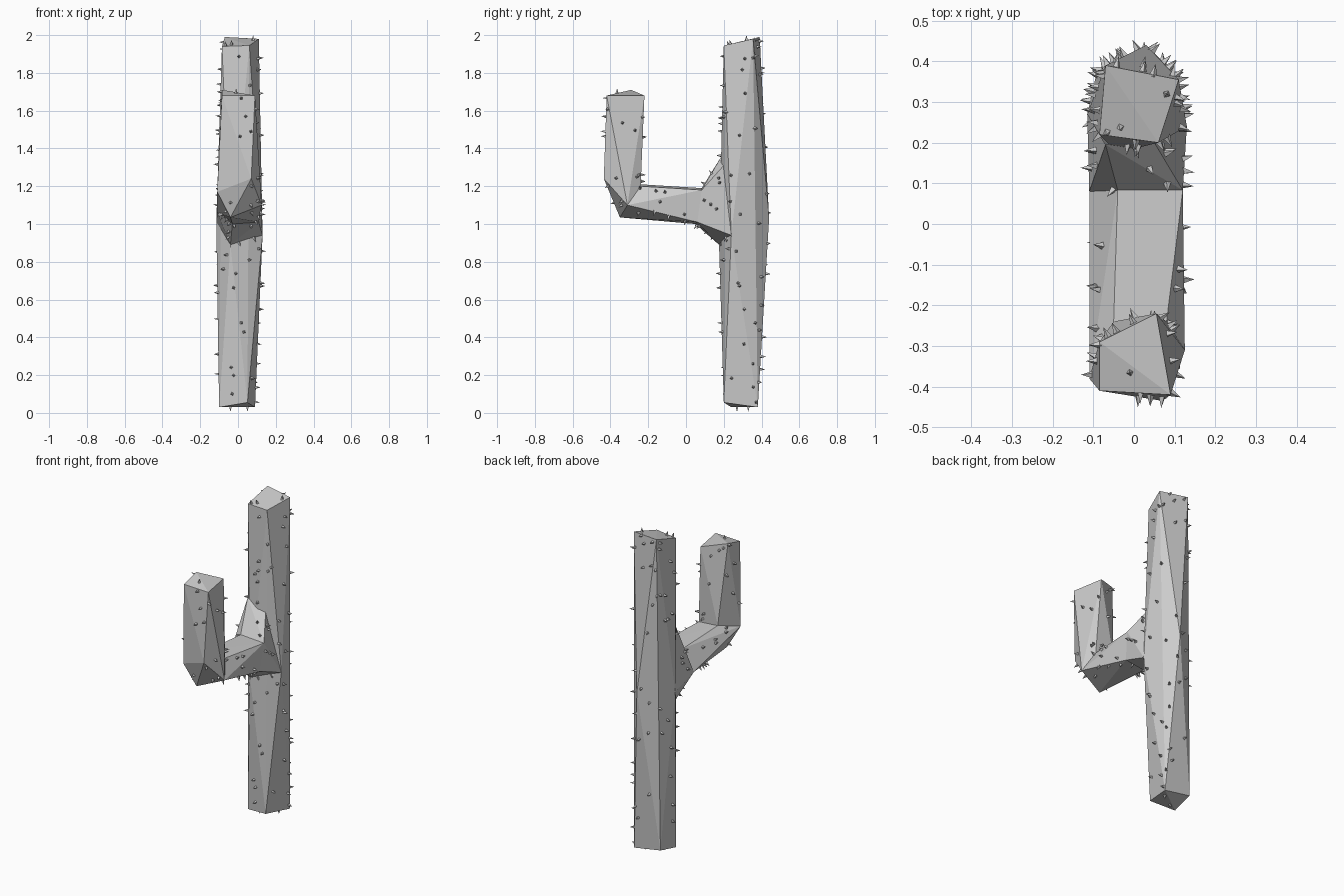
import bpy
import bmesh
import random
from mathutils import Vector, Matrix

cube = bpy.data.objects.get("Cube")
if cube:
    bpy.data.objects.remove(cube, do_unlink=True)

random.seed(7)


def make_object(name, bm):
    mesh = bpy.data.meshes.new(name)
    bm.to_mesh(mesh)
    bm.free()
    obj = bpy.data.objects.new(name, mesh)
    bpy.context.collection.objects.link(obj)
    return obj


def add_section(bm, rings, open_rings=()):
    """Hull a faceted section between rings, leaving the joining ends open."""
    piece = bmesh.new()
    for p in {p for ring in rings for p in ring}:
        piece.verts.new(p)
    result = bmesh.ops.convex_hull(piece, input=piece.verts)
    loose = [g for g in result["geom_interior"] if isinstance(g, bmesh.types.BMVert)]
    bmesh.ops.delete(piece, geom=loose, context='VERTS')
    corners = [[Vector(p) for p in ring] for ring in open_rings]
    inner = [f for f in piece.faces
             if any(all(any((v.co - c).length < 1e-4 for c in ring) for v in f.verts)
                    for ring in corners)]
    bmesh.ops.delete(piece, geom=inner, context='FACES_ONLY')
    bmesh.ops.recalc_face_normals(piece, faces=piece.faces)
    temp = bpy.data.meshes.new("section")
    piece.to_mesh(temp)
    piece.free()
    bm.from_mesh(temp)
    bpy.data.meshes.remove(temp)


# Trunk rings, each twisted against the next
trunk_base = [(-.10, .24, .03), (.05, .20, .055), (.09, .38, .03), (-.09, .38, .06)]
trunk_front, trunk_right = (-.04, .175, .89), (.13, .24, .94)
trunk_back, trunk_left = (.03, .44, 1.03), (-.115, .27, 1.01)
trunk_waist = [trunk_front, trunk_right, trunk_back, trunk_left]
trunk_tip = [(-.085, .22, 1.94), (.06, .20, 1.945), (.11, .355, 1.98), (-.07, .39, 1.99)]

# Arm rings from the trunk to the raised tip
arm_root = [trunk_front, trunk_right, trunk_left, (-.07, .195, 1.37), (.05, .20, 1.31)]
arm_neck = [(-.04, .083, 1.19), (.12, .083, 1.18), (.11, .06, 1.01),
            (-.03, .05, 1.0), (-.11, .08, 1.06)]
arm_elbow = [(-.05, -.24, 1.21), (.08, -.24, 1.20), (.125, -.31, 1.10),
             (-.04, -.35, 1.035), (-.11, -.38, 1.17)]
elbow_corner = [(.07, -.435, 1.24)]
arm_tip = [(-.085, -.29, 1.71), (.055, -.22, 1.68), (.09, -.42, 1.68), (-.085, -.41, 1.68)]

trunk_bm = bmesh.new()
add_section(trunk_bm, [trunk_base, trunk_waist, trunk_tip])

arm_bm = bmesh.new()
add_section(arm_bm, [arm_root, arm_neck], [arm_root, arm_neck])
add_section(arm_bm, [arm_neck, arm_elbow], [arm_neck, arm_elbow])
add_section(arm_bm, [arm_elbow, elbow_corner, arm_tip], [arm_elbow])
bmesh.ops.remove_doubles(arm_bm, verts=arm_bm.verts, dist=1e-4)
bmesh.ops.recalc_face_normals(arm_bm, faces=arm_bm.faces)

# Spines: small four-sided cones standing out of the skin
spine_bm = bmesh.new()


def add_spine(point, normal):
    turn = normal.to_track_quat('Z', 'Y').to_matrix().to_4x4()
    spin = Matrix.Rotation(random.uniform(0, 3), 4, 'Z')
    place = Matrix.Translation(point + normal * .011) @ turn @ spin
    bmesh.ops.create_cone(spine_bm, segments=4, cap_ends=True, radius1=.011,
                          radius2=0, depth=.032, matrix=place)


def scatter(bm, count):
    sides = [f for f in bm.faces if abs(f.normal.z) < .97]
    weights = [f.calc_area() for f in sides]
    while count:
        face = random.choices(sides, weights)[0]
        a, b, c = (v.co for v in face.verts[:3])
        s, t = random.random(), random.random()
        if s + t > 1:
            s, t = 1 - s, 1 - t
        point = a + (b - a) * s + (c - a) * t
        covered = bm is trunk_bm and point.y < .23 and .9 < point.z < 1.3
        if not covered:
            add_spine(point, face.normal)
            count -= 1


for bm in (trunk_bm, arm_bm):
    bmesh.ops.triangulate(bm, faces=bm.faces)
    bm.normal_update()
scatter(trunk_bm, 85)
scatter(arm_bm, 65)

# Spines on the end caps
up, down = Vector((0, 0, 1)), Vector((0, 0, -1))
add_spine(Vector((.08, .32, 1.973)), up)
add_spine(Vector((-.01, -.365, 1.69)), up)
add_spine(Vector((-.04, .27, .033)), down)
add_spine(Vector((.05, .33, .033)), down)

make_object("trunk", trunk_bm)
make_object("arm", arm_bm)
make_object("spines", spine_bm)
